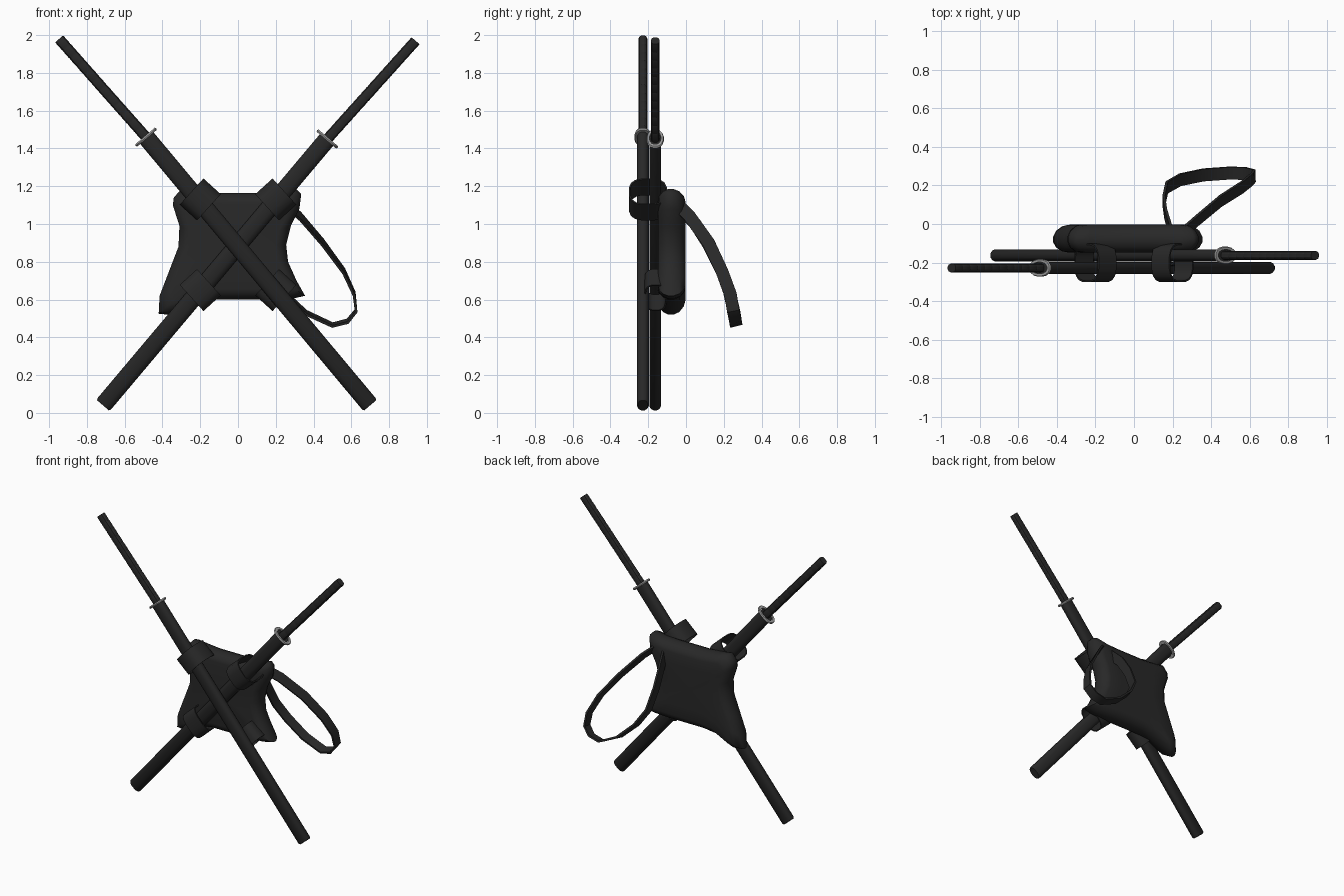
import bpy, bmesh, math
from mathutils import Vector

if "Cube" in bpy.data.objects:
    bpy.data.objects.remove(bpy.data.objects["Cube"])


def material(name, v):
    m = bpy.data.materials.new(name)
    m.diffuse_color = (v, v, v, 1)
    m.use_nodes = True
    m.node_tree.nodes["Principled BSDF"].inputs["Base Color"].default_value = m.diffuse_color
    return m


BLACK = material("matte black", 0.021)
GREY = material("steel grey", 0.35)


def loft(name, rings, mat, angle=40, caps=True, loop=False):
    """Skin a list of equally long point rings."""
    bm = bmesh.new()
    vs = [[bm.verts.new(p) for p in r] for r in rings]
    n = len(vs[0])
    pairs = list(zip(vs, vs[1:])) + ([(vs[-1], vs[0])] if loop else [])
    for a, b in pairs:
        for i in range(n):
            j = (i + 1) % n
            bm.faces.new((a[i], a[j], b[j], b[i]))
    if caps and not loop:
        for r in (vs[0], vs[-1]):
            mid = sum((v.co for v in r), Vector()) / n
            c = bm.verts.new(mid)
            for i in range(n):
                bm.faces.new((r[i], r[(i + 1) % n], c))
    bmesh.ops.recalc_face_normals(bm, faces=bm.faces)
    me = bpy.data.meshes.new(name)
    bm.to_mesh(me)
    bm.free()
    ob = bpy.data.objects.new(name, me)
    bpy.context.collection.objects.link(ob)
    me.materials.append(mat)
    bpy.ops.object.select_all(action='DESELECT')
    ob.select_set(True)
    bpy.context.view_layer.objects.active = ob
    bpy.ops.object.shade_smooth_by_angle(angle=math.radians(angle))
    return ob


def oval(center, axis, w, d, n=12, power=0.75):
    """Rounded cross-section: w across the axis in xz, d along y."""
    side = Vector((axis.z, 0, -axis.x))
    out = []
    for i in range(n):
        a = 2 * math.pi * (i + 0.5) / n
        c, s = math.cos(a), math.sin(a)
        out.append(center + side * (math.copysign(abs(c) ** power, c) * w / 2)
                   + Vector((0, math.copysign(abs(s) ** power, s) * d / 2, 0)))
    return out


def sword(tag, bottom, guard, top, y):
    b, g, t = (Vector((p[0], y, p[1])) for p in (bottom, guard, top))
    ax = (t - b).normalized()
    # sheath with a slightly rounded tip
    loft(tag + "_sheath", [oval(b, ax, 0.084, 0.05), oval(b + ax * 0.01, ax, 0.096, 0.064),
                           oval(g, ax, 0.096, 0.064)], BLACK)
    # wrapped handle: shallow grooves between bands
    rings, count = [], 12
    for i in range(count):
        for f, k in ((0.0, 0.95), (0.1, 1.0), (0.9, 1.0)):
            p = g.lerp(t, (i + f) / count)
            rings.append(oval(p, ax, 0.058 * k, 0.047 * k))
    rings.append(oval(t, ax, 0.055, 0.044))
    loft(tag + "_handle", rings, BLACK, 25)
    # thin ring guard
    loft(tag + "_guard", [oval(g + ax * h, ax, w, d, 16, 0.85) for h, w, d in
                          ((-0.008, 0.104, 0.06), (-0.008, 0.138, 0.084), (0, 0.146, 0.092),
                           (0.008, 0.138, 0.084), (0.008, 0.104, 0.06))], GREY, loop=True)


sword("front_sword", (0.70, 0.04), (-0.487, 1.46), (-0.947, 1.98), -0.228)
sword("rear_sword", (-0.715, 0.04), (0.473, 1.45), (0.94, 1.97), -0.163)

# back pad: star-shaped outline, rounded towards both faces
outline = [(-0.30, 1.185), (-0.23, 1.175), (-0.12, 1.165), (0, 1.165), (0.12, 1.165), (0.23, 1.17),
           (0.31, 1.185), (0.335, 1.16), (0.325, 1.08), (0.28, 0.99), (0.255, 0.89), (0.265, 0.80),
           (0.31, 0.70), (0.355, 0.62), (0.29, 0.605), (0.15, 0.60), (0, 0.60), (-0.12, 0.60),
           (-0.24, 0.585), (-0.37, 0.52), (-0.42, 0.525), (-0.415, 0.62), (-0.365, 0.75),
           (-0.315, 0.88), (-0.31, 0.99), (-0.345, 1.10), (-0.34, 1.14)]
mid = Vector((-0.03, 0.88))
pad = []
for y, s in ((-0.148, 0.80), (-0.142, 0.88), (-0.122, 0.96), (-0.095, 1.0), (-0.065, 1.0),
             (-0.035, 0.96), (-0.012, 0.88), (-0.004, 0.80), (-0.002, 0.5)):
    ring = []
    for x, z in outline:
        p = mid + (Vector((x, z)) - mid) * s
        ring.append(Vector((p.x, y, p.y)))
    pad.append(ring)
loft("back_pad", pad, BLACK, 60)

# four hollow loops that hold the sheaths
for sx in (-1, 1):
    for name, z, sz, front in (("upper", 1.13, 1, -0.303), ("lower", 0.65, -1, -0.222)):
        ax = Vector((sx * 0.74, 0, sz * 0.67)).normalized()
        back = -0.10
        c = Vector((sx * 0.2, (front + back) / 2, z))
        d = back - front
        rings = [oval(c + ax * h, ax, 0.19 - k, d - k, 16, 0.7) for h, k in
                 ((-0.062, 0), (0.062, 0), (0.062, 0.016), (-0.062, 0.016))]
        loft(f"{name}_loop_{'left' if sx < 0 else 'right'}", rings, BLACK, loop=True)

# hanging shoulder strap: flat ribbon swept along a loop
path = [(0.26, -0.04, 1.10), (0.33, 0.02, 1.04), (0.45, 0.12, 0.90), (0.56, 0.19, 0.75),
        (0.615, 0.235, 0.63), (0.625, 0.25, 0.54), (0.58, 0.262, 0.485), (0.50, 0.265, 0.465),
        (0.36, 0.255, 0.53), (0.24, 0.23, 0.64), (0.17, 0.19, 0.75), (0.155, 0.12, 0.89),
        (0.165, 0.05, 1.0), (0.19, -0.03, 1.08)]
path = [Vector(p) for p in path]
rings = []
for i, p in enumerate(path):
    t = (path[min(i + 1, len(path) - 1)] - path[max(i - 1, 0)]).normalized()
    f = min(max((1.1 - p.z) / 0.64, 0), 1)
    wide = Vector((0, 0.80 + 0.17 * f, 0.60 - 0.36 * f))
    wide = (wide - t * wide.dot(t)).normalized()
    thin = t.cross(wide)
    rings.append([p + wide * (a * 0.033) + thin * (b * 0.007)
                  for a, b in ((-1, -1), (1, -1), (1, 1), (-1, 1))])
loft("shoulder_strap", rings, BLACK)
